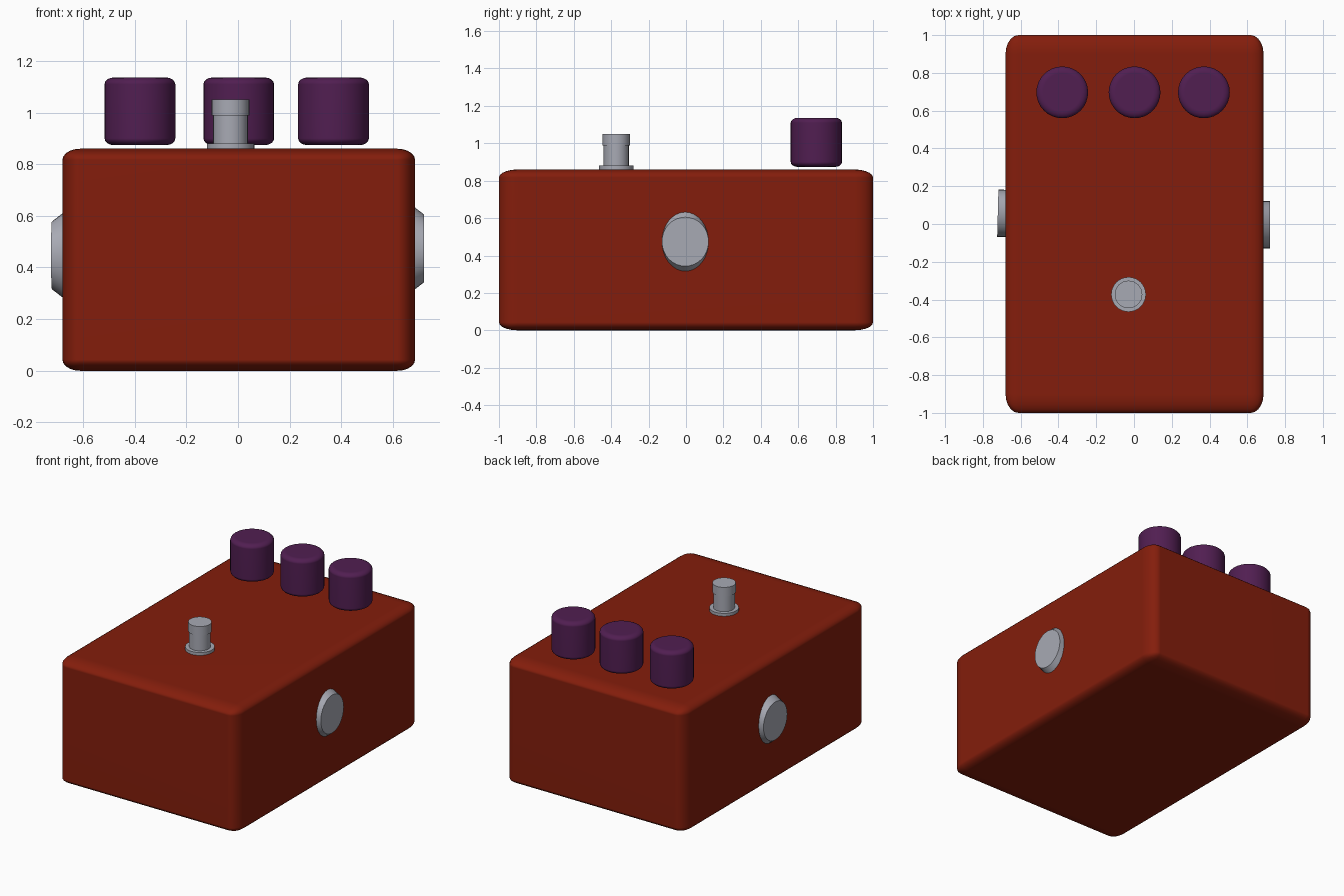
import bpy, bmesh
from math import radians, sin, cos, pi
from mathutils import Matrix

if "Cube" in bpy.data.objects:
    bpy.data.objects.remove(bpy.data.objects["Cube"])


def material(name, rgb):
    m = bpy.data.materials.new(name)
    m.diffuse_color = (*rgb, 1)
    m.use_nodes = True
    m.node_tree.nodes["Principled BSDF"].inputs["Base Color"].default_value = m.diffuse_color
    return m


red = material("red_paint", (0.23, 0.0125, 0.0035))
purple = material("purple_plastic", (0.082, 0.013, 0.083))
steel = material("steel", (0.39, 0.40, 0.455))


def finish(name, bm, loc, mat, angle=35):
    bmesh.ops.recalc_face_normals(bm, faces=bm.faces)
    mesh = bpy.data.meshes.new(name)
    bm.to_mesh(mesh)
    bm.free()
    mesh.materials.append(mat)
    ob = bpy.data.objects.new(name, mesh)
    bpy.context.collection.objects.link(ob)
    ob.location = loc
    bpy.ops.object.select_all(action='DESELECT')
    ob.select_set(True)
    bpy.context.view_layer.objects.active = ob
    bpy.ops.object.shade_smooth_by_angle(angle=radians(angle))
    # Keep the large faces flat while their rounded edges stay smooth
    weighted = ob.modifiers.new("weighted_normals", 'WEIGHTED_NORMAL')
    weighted.keep_sharp = True
    return ob


def lathe(profile, sides=32):
    """Stack of capped rings; each profile point is (radius_x, radius_y, height)."""
    bm = bmesh.new()
    rings = []
    for rx, ry, z in profile:
        rings.append([bm.verts.new((rx * cos(2 * pi * i / sides),
                                    ry * sin(2 * pi * i / sides), z))
                      for i in range(sides)])
    for a, b in zip(rings, rings[1:]):
        for i in range(sides):
            j = (i + 1) % sides
            bm.faces.new((a[i], a[j], b[j], b[i]))
    bm.faces.new(rings[0][::-1])
    bm.faces.new(rings[-1])
    return bm


# Enclosure: unit cube rounded, then stretched to size
bm = bmesh.new()
bmesh.ops.create_cube(bm, size=1)
bmesh.ops.bevel(bm, geom=bm.edges[:], offset=0.05, segments=5, profile=0.5,
                affect='EDGES')
bmesh.ops.scale(bm, vec=(1.366, 2.0, 0.86), verts=bm.verts)
finish("enclosure", bm, (0.003, 0, 0.43), red, 50)

# Three control knobs with rounded rims (rim wider than it is high)
R, W, B, H = 0.137, 0.036, 0.026, 0.262
bottom = [(R - W + W * sin(t), B - B * cos(t)) for t in (i * pi / 8 for i in range(5))]
profile = bottom + [(r, H - z) for r, z in reversed(bottom)]
for name, x in (("left", -0.38), ("middle", 0.003), ("right", 0.37)):
    finish(name + "_knob", lathe([(r, r, z) for r, z in profile]),
           (x, 0.697, 0.874), purple)

# Foot switch: collar, stem and button cap
for name, r, z0, z1 in (("switch_collar", 0.092, 0.85, 0.88),
                        ("switch_stem", 0.067, 0.87, 0.99),
                        ("switch_cap", 0.073, 0.988, 1.05)):
    finish(name, lathe([(r, r, 0), (r, r, z1 - z0)]), (-0.029, -0.373, z0), steel)

# Side jacks: discs that taper only vertically, the left one slightly turned
for name, side, y, z, turn in (("right_jack", 1, -0.004, 0.474, 0),
                               ("left_jack", -1, 0.056, 0.447, -1.5)):
    bm = lathe([(0.165, 0.125, 0), (0.131, 0.125, 0.044)])
    rot = Matrix.Rotation(radians(turn), 4, 'Z') @ Matrix.Rotation(radians(90 * side), 4, 'Y')
    bmesh.ops.transform(bm, matrix=rot, verts=bm.verts)
    finish(name, bm, (side * 0.677, y, z), steel)
